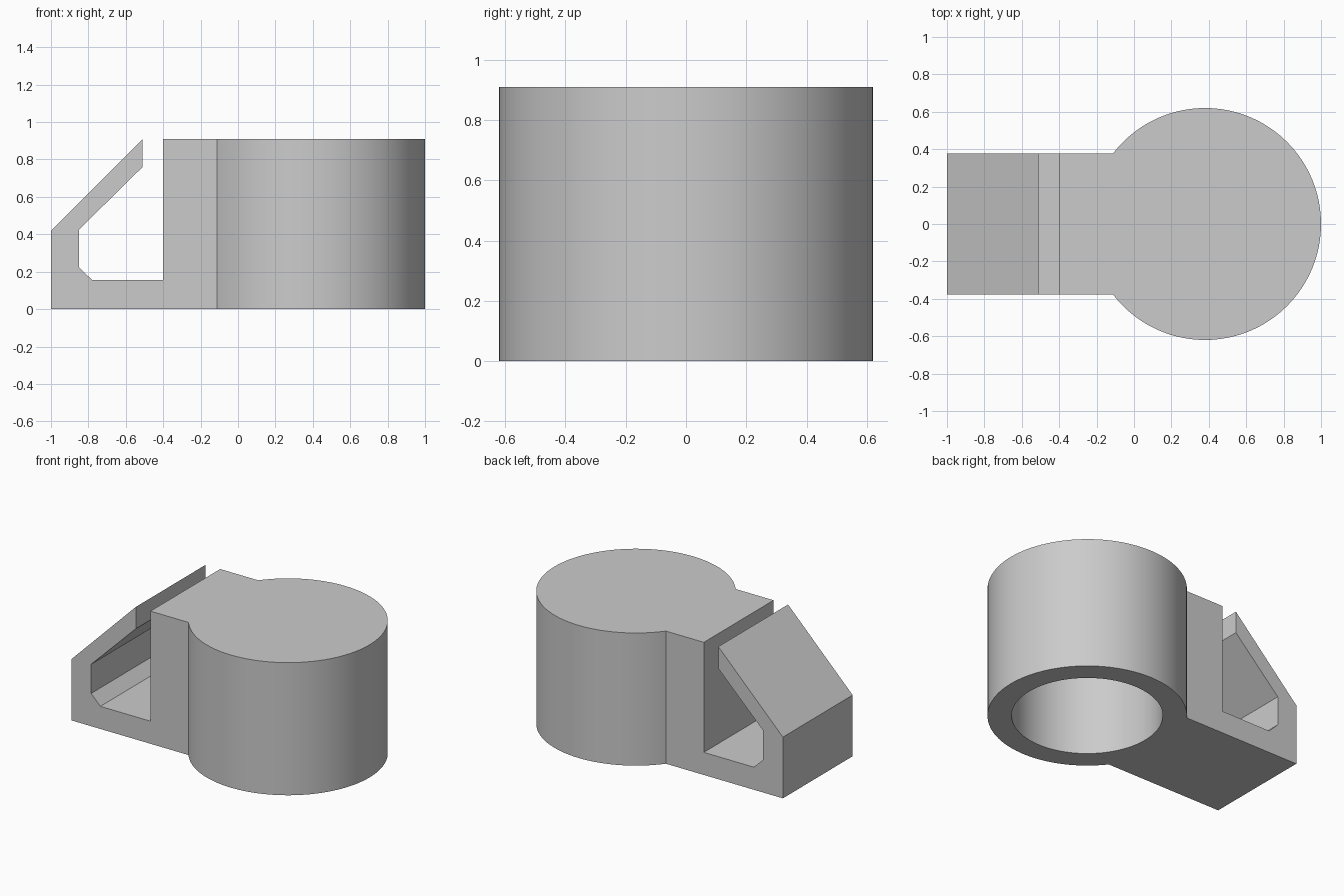
import bpy, bmesh, math
from mathutils import Matrix

cube = bpy.data.objects.get("Cube")
if cube:
    bpy.data.objects.remove(cube, do_unlink=True)

HEIGHT = 0.91
HALF_WIDTH = 0.378
CUP_X, CUP_R = 0.38, 0.62
BORE_R, BORE_TOP = 0.47, 0.76

# Single grey material
grey = bpy.data.materials.new("plain grey")
grey.use_nodes = True
colour = (0.6, 0.6, 0.6, 1)
grey.diffuse_color = colour
grey.node_tree.nodes["Principled BSDF"].inputs["Base Color"].default_value = colour


def make_object(name, bm):
    bmesh.ops.recalc_face_normals(bm, faces=bm.faces)
    mesh = bpy.data.meshes.new(name)
    bm.to_mesh(mesh)
    bm.free()
    mesh.materials.append(grey)
    obj = bpy.data.objects.new(name, mesh)
    bpy.context.collection.objects.link(obj)
    return obj


def cylinder(name, radius, z0, z1):
    bm = bmesh.new()
    bmesh.ops.create_cone(bm, cap_ends=True, segments=128, radius1=radius,
                          radius2=radius, depth=z1 - z0,
                          matrix=Matrix.Translation((CUP_X, 0, (z0 + z1) / 2)))
    return make_object(name, bm)


def extrude_profile(name, points, half_width):
    bm = bmesh.new()
    face = bm.faces.new([bm.verts.new((x, -half_width, z)) for x, z in points])
    result = bmesh.ops.extrude_face_region(bm, geom=[face])
    verts = [g for g in result["geom"] if isinstance(g, bmesh.types.BMVert)]
    bmesh.ops.translate(bm, verts=verts, vec=(0, 2 * half_width, 0))
    return make_object(name, bm)


def boolean(target, other, operation):
    mod = target.modifiers.new(operation.lower(), "BOOLEAN")
    mod.operation = operation
    mod.solver = "EXACT"
    mod.object = other
    bpy.context.view_layer.objects.active = target
    bpy.ops.object.modifier_apply(modifier=mod.name)
    bpy.data.objects.remove(other, do_unlink=True)


# Neck and sloping spring clip, one side profile
clip = extrude_profile("clip", [
    (-1, 0), (0, 0), (0, HEIGHT), (-0.4, HEIGHT), (-0.4, 0.155),
    (-0.78, 0.155), (-0.85, 0.225), (-0.85, 0.425), (-0.51, 0.76),
    (-0.51, HEIGHT), (-1, 0.42)], HALF_WIDTH)

# Round cup, joined to the clip and hollowed from below
holder = cylinder("cup_with_clip", CUP_R, 0, HEIGHT)
boolean(holder, clip, "UNION")
bore = cylinder("bore_cutter", BORE_R, -0.1, BORE_TOP)
bore.hide_render = True
boolean(holder, bore, "DIFFERENCE")

# Smooth curved walls with crisp edges
bpy.ops.object.select_all(action="DESELECT")
holder.select_set(True)
bpy.context.view_layer.objects.active = holder
bpy.ops.object.shade_smooth_by_angle(angle=math.radians(30))
